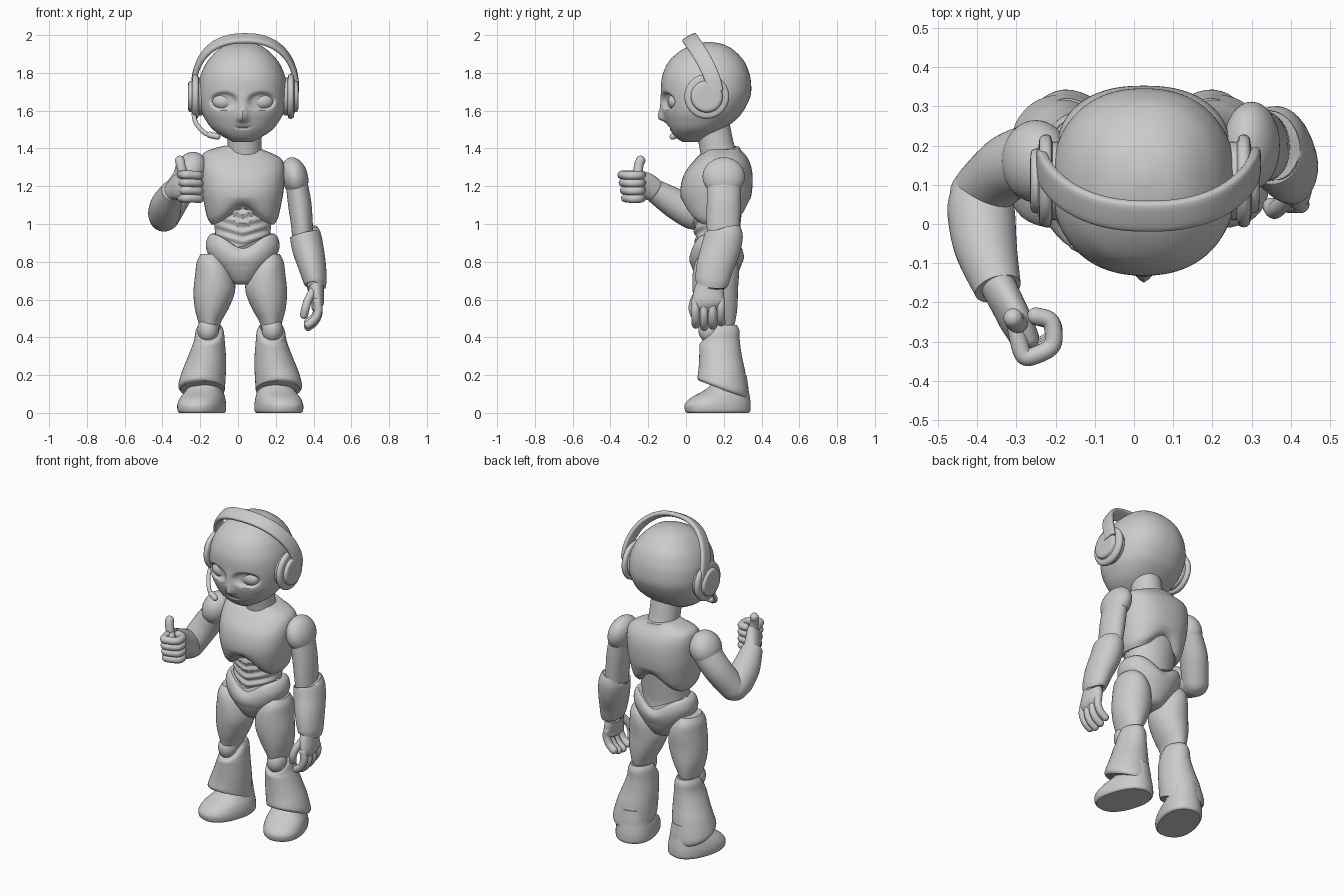
import bpy, bmesh, math
from mathutils import Vector

gray = bpy.data.materials.new("light_gray")
gray.diffuse_color = (0.6, 0.6, 0.6, 1)
CX = 0.025  # body midline


def finish(name, bm, angle=40):
    bmesh.ops.recalc_face_normals(bm, faces=bm.faces)
    me = bpy.data.meshes.new(name)
    bm.to_mesh(me)
    bm.free()
    me.materials.append(gray)
    ob = bpy.data.objects.new(name, me)
    bpy.context.collection.objects.link(ob)
    bpy.ops.object.select_all(action='DESELECT')
    ob.select_set(True)
    bpy.context.view_layer.objects.active = ob
    bpy.ops.object.shade_smooth_by_angle(angle=math.radians(angle))
    return ob


def spline(st, steps):
    """Catmull-Rom interpolation of station tuples."""
    out = []
    for i in range(len(st) - 1):
        p1, p2 = st[i], st[i + 1]
        p0 = st[i - 1] if i else p1
        p3 = st[i + 2] if i + 2 < len(st) else p2
        for k in range(steps):
            t = k / steps
            out.append([0.5 * (2 * b + (c - a) * t + (2 * a - 5 * b + 4 * c - d) * t * t
                               + (3 * b - a - 3 * c + d) * t ** 3)
                        for a, b, c, d in zip(p0, p1, p2, p3)])
    return out + [list(st[-1])]


def loft(name, st, n=2.0, seg=40, steps=6, flat=False, ends="", ref=(1, 0, 0), deform=None):
    """Skin superellipse rings (x, y, z, rx, ry); ends: 's'/'e' rounds start/end."""
    pts = spline(st, steps)
    P = [Vector(p[:3]) for p in pts]
    rings, u = [], Vector(ref)
    for i, p in enumerate(pts):
        t = Vector((0, 0, 1)) if flat else (P[min(i + 1, len(P) - 1)] - P[max(i - 1, 0)]).normalized()
        u = (u - t * u.dot(t)).normalized()
        rings.append((P[i], u.copy(), t.cross(u), max(p[3], .002), max(p[4], .002), t))
    caps = [k * math.pi / 14 for k in range(1, 7)]

    def dome(r, sgn):
        c, u, v, a, b, t = r
        return [(c + t * sgn * min(a, b) * math.sin(k), u, v, a * math.cos(k), b * math.cos(k), t)
                for k in caps]
    if "e" in ends:
        rings += dome(rings[-1], 1)
    if "s" in ends:
        rings = dome(rings[0], -1)[::-1] + rings
    bm = bmesh.new()
    rows = []
    for c, u, v, a, b, t in rings:
        row = []
        for k in range(seg):
            w = 2 * math.pi * k / seg
            cs, sn = math.cos(w), math.sin(w)
            co = c + u * a * math.copysign(abs(cs) ** (2 / n), cs) \
                + v * b * math.copysign(abs(sn) ** (2 / n), sn)
            row.append(bm.verts.new(deform(co) if deform else co))
        rows.append(row)
    for r0, r1 in zip(rows, rows[1:]):
        for k in range(seg):
            bm.faces.new((r0[k], r0[(k + 1) % seg], r1[(k + 1) % seg], r1[k]))
    bm.faces.new(rows[0][::-1])
    bm.faces.new(rows[-1])
    return finish(name, bm)


def ball(name, c, r, tilt=0.0):
    ob_bm = bmesh.new()
    bmesh.ops.create_uvsphere(ob_bm, u_segments=36, v_segments=24, radius=1)
    ob = finish(name, ob_bm)
    ob.location, ob.scale, ob.rotation_euler = c, r, (0, tilt, 0)
    return ob


def tube(name, path, r, **kw):
    return loft(name, [(*p, r, r) for p in path], ends="se", seg=20, **kw)


# Head: egg profile with eye sockets, nose and mouth pressed in
def face(v):
    x, z = abs(v.x - CX), v.z
    if v.y < 0.06:
        d = ((x - .1) / .066) ** 2 + ((z - 1.65) / .043) ** 2
        v.y += .026 / (1 + math.exp(min((d - 1) * 7, 50)))
        h = math.exp(-((z - 1.558) / (.045 if z > 1.558 else .016)) ** 2)
        v.y -= (.034 * h + .008 * math.exp(-((z - 1.63) / .06) ** 2)) * math.exp(-(x / .024) ** 2)
        v.y += .007 * math.exp(-((z - 1.508 - x * x * 3) / .006) ** 2 - (x / .045) ** 4)
    return v


head = [(1.435, .05, -.02, .08), (1.46, .1, -.055, .12), (1.5, .158, -.085, .195),
        (1.55, .196, -.108, .262), (1.6, .22, -.122, .305), (1.68, .234, -.13, .342),
        (1.76, .229, -.13, .343), (1.82, .21, -.113, .328), (1.87, .181, -.083, .302),
        (1.92, .133, -.025, .253), (1.95, .082, .04, .2), (1.963, .02, .1, .14)]
loft("head", [(CX, (f + b) / 2, z, rx, (b - f) / 2) for z, rx, f, b in head],
     n=2.25, seg=144, steps=10, flat=True, deform=face)
for s in (-1, 1):
    ball("eye", (CX + s * .1, -.055, 1.648), (.06, .042, .044))
loft("neck", [(.035, .18, 1.34, .1, .1), (.035, .165, 1.4, .09, .092), (.033, .14, 1.53, .09, .09)])

# Headset: band, ear cups and microphone boom
band = []
for i in range(25):
    a = math.pi * i / 24
    c, s = math.cos(a), math.sin(a)
    band.append((.037 - .272 * math.copysign(abs(c) ** .85, c), .155 - .135 * s ** 1.3,
                 1.7 + .283 * s ** .85, .015, .042))
loft("headband", band, n=3.5, seg=24, steps=3)
for s, x0 in ((-1, -.18), (1, .235)):
    prof = [(0, .085), (.012, .1), (.028, .1), (.034, .115), (.05, .118), (.062, .108),
            (.066, .085), (.08, .08), (.086, .065), (.087, .02)]
    loft("ear_cup", [(x0 + s * d * .98, .11, 1.675, r, r) for d, r in prof], ref=(0, 1, 0), steps=3)
tube("microphone_boom", [(-.235, .08, 1.6), (-.225, .03, 1.54), (-.18, -.03, 1.485), (-.135, -.06, 1.468)], .012)
tube("microphone", [(-.15, -.05, 1.472), (-.11, -.07, 1.463)], .017)


# Torso: chest shell arched below, ribbed belly, briefs shaped pelvis
def chest_arch(v):
    w = max(0, min(1, (1.14 - v.z) / .14))
    v.z += .095 * w * math.exp(-((v.x - CX) / .1) ** 2) - .1 * (v.x - CX) * max(0, v.z - 1.2) / .2
    return v


def belly_folds(v):
    if v.y < .15:
        v.y += .006 * math.sin((v.z - .3 * abs(v.x - CX)) * 130)
    return v


def pelvis_dip(v):
    w = max(0, min(1, (v.z - .78) / .16))
    v.z -= .085 * w * math.exp(-((v.x - CX) / .1) ** 2)
    return v


loft("chest", [(CX, .16, .99, .165, .125), (CX, .16, 1.03, .187, .155), (CX, .158, 1.1, .203, .178),
               (CX, .16, 1.18, .217, .19), (CX, .17, 1.26, .222, .182), (CX, .185, 1.32, .22, .155),
               (CX, .193, 1.36, .205, .125), (.03, .195, 1.385, .16, .1), (.03, .195, 1.405, .1, .09)],
     n=2.4, seg=64, flat=True, deform=chest_arch)
loft("belly", [(CX, .17, .82, .15, .12), (CX, .165, .9, .145, .115), (CX, .165, .97, .148, .12),
               (CX, .165, 1.1, .165, .135)], steps=14, seg=64, flat=True, deform=belly_folds)
loft("pelvis", [(CX, .16, .68, .05, .06), (CX, .16, .7, .075, .09), (CX, .16, .76, .125, .125),
                (CX, .16, .82, .172, .14), (CX, .163, .88, .195, .144), (CX, .165, .93, .186, .135),
                (CX, .165, .955, .165, .122)], n=2.2, seg=64, flat=True, deform=pelvis_dip)


# Legs, built once per side
def hem(v):
    w = max(0, min(1, (.24 - v.z) / .12))
    v.z += w * (.05 * max(0, (.2 - v.y) / .13) - .04 * max(0, (v.y - .2) / .12))
    k = max(0, min(1, (v.z - .36) / .1))
    v.z -= .09 * k * max(0, (.17 - v.y) / .1)
    return v


for s in (-1, 1):
    m = .012
    loft("thigh", [(m + s * x, y, z, rx, ry) for x, y, z, rx, ry in (
        (.162, .165, .42, .045, .075), (.162, .165, .48, .06, .095), (.15, .16, .56, .092, .112),
        (.137, .155, .65, .11, .12), (.138, .158, .74, .1, .122), (.15, .16, .8, .08, .11),
        (.155, .16, .84, .055, .08))], flat=True, deform=lambda v: Vector((v.x, v.y, v.z)))
    ball("knee", (m + s * .17, .13, .44), (.056, .065, .07))
    loft("shin", [(m + s * x, y, z, rx, ry) for x, y, z, rx, ry in (
        (.2, .195, .12, .118, .128), (.204, .195, .145, .124, .134), (.192, .19, .22, .116, .124),
        (.176, .183, .3, .1, .113), (.164, .178, .38, .082, .107), (.162, .18, .435, .074, .103),
        (.162, .185, .465, .06, .085))], flat=True, deform=hem)
    foot = loft("foot", [(0, 0, 0, .108, .166), (0, 0, .012, .117, .176), (0, 0, .045, .118, .177),
                         (0, .015, .08, .11, .158), (0, .045, .115, .095, .122),
                         (0, .065, .15, .083, .098), (0, .07, .2, .075, .085)], n=2.3, flat=True)
    foot.location = (m + s * .204, .168, 0)
    foot.rotation_euler.z = s * math.radians(18)

# Lowered arm
ball("shoulder_lowered", (.3, .2, 1.25), (.07, .112, .105), -.25)
loft("upper_arm_lowered", [(.305, .2, 1.25, .055, .09), (.325, .2, 1.12, .062, .09),
                           (.338, .197, 1.0, .058, .088), (.345, .195, .9, .055, .08)])
loft("forearm_lowered", [(.353, .2, .955, .072, .09), (.357, .2, .94, .082, .102), (.37, .185, .87, .083, .104),
                         (.392, .155, .78, .074, .099), (.41, .136, .69, .06, .088), (.411, .134, .68, .05, .075)])
loft("palm_lowered", [(.41, .13, .7, .042, .06), (.412, .122, .65, .042, .078), (.42, .118, .59, .036, .085),
                      (.415, .12, .56, .026, .075)], ends="e")
for i in range(4):
    y = .05 + .045 * i
    d = (.0, -.012, -.006, .012)[i]
    tube("finger_lowered", [(.42, y, .59), (.425, y, .54 + d), (.405, y, .495 + d), (.372, y + .002, .468 + d)], .022)
tube("thumb_lowered", [(.4, .075, .65), (.372, .045, .6), (.358, .035, .555), (.35, .045, .52)], .022)

# Raised arm with thumb up
ball("shoulder_raised", (-.25, .16, 1.28), (.085, .105, .105), .4)
loft("upper_arm_raised", [(-.25, .17, 1.27, .075, .09), (-.32, .145, 1.16, .08, .085),
                          (-.385, .085, 1.04, .077, .077)], ends="e")
loft("forearm_raised", [(-.392, .075, 1.035, .078, .075), (-.39, .03, 1.06, .086, .086), (-.378, -.06, 1.11, .08, .08),
                        (-.347, -.165, 1.175, .06, .062)], ends="s")
loft("palm_raised", [(-.35, -.15, 1.17, .045, .055), (-.325, -.2, 1.195, .042, .07), (-.3, -.25, 1.205, .04, .078),
                     (-.28, -.29, 1.2, .035, .07)], ends="e")
for i in range(4):
    z = 1.137 + .041 * i
    k = .006 * i
    tube("finger_raised", [(-.3, -.27, z), (-.283, -.315 - k, z), (-.255, -.318 - k, z), (-.208, -.29 - k, z - .003),
                           (-.212, -.25, z - .003), (-.25, -.235, z)], .0225, ref=(0, 0, 1))
tube("thumb_raised", [(-.305, -.215, 1.22), (-.295, -.25, 1.27), (-.303, -.25, 1.31), (-.308, -.24, 1.337)], .025)
